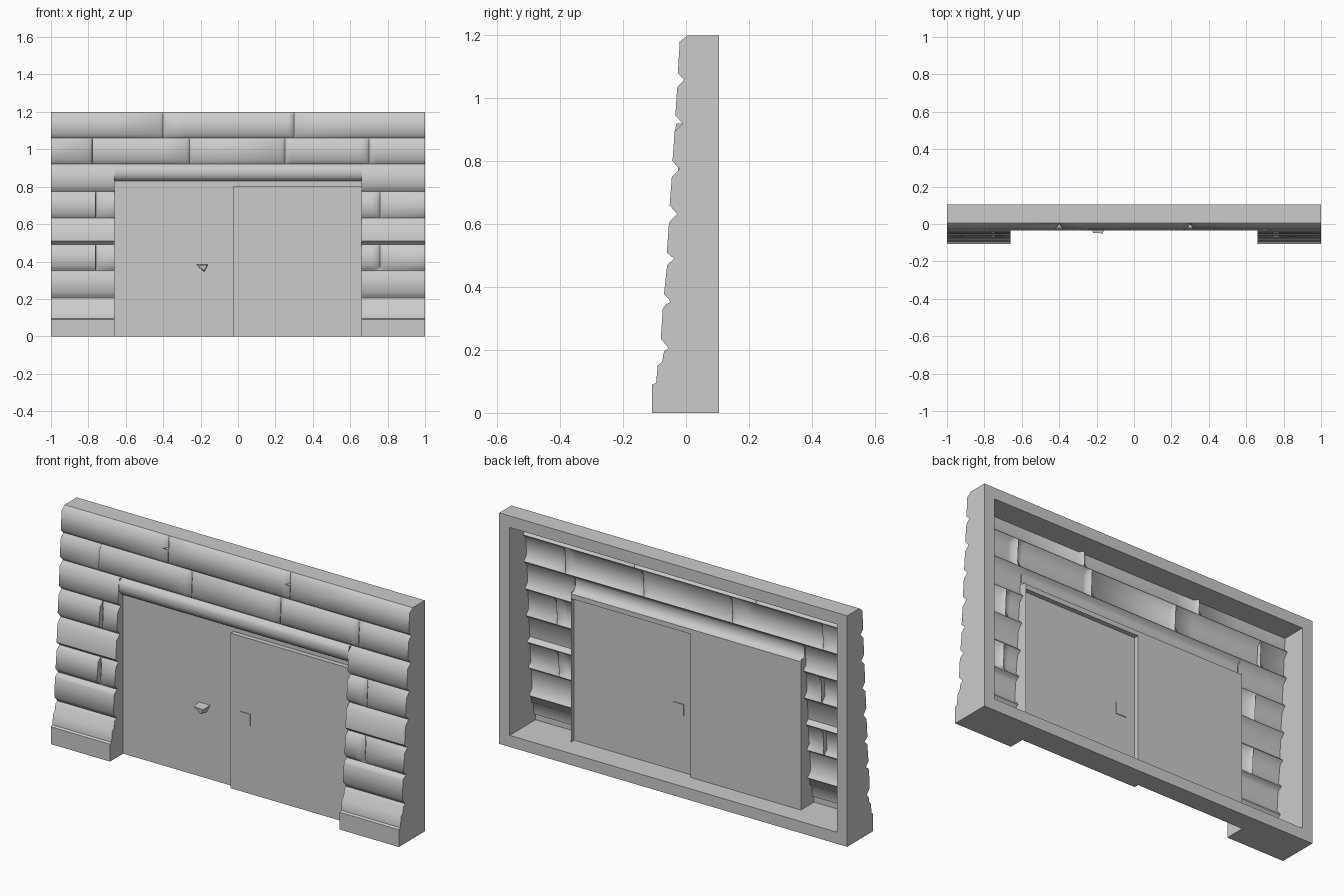
import bpy, math

if "Cube" in bpy.data.objects:
    bpy.data.objects.remove(bpy.data.objects["Cube"])

# side profile of the stone face: (y, z), bottom to top
PROFILE = [(-.108, 0), (-.108, .09), (-.095, .095), (-.09, .15), (-.076, .162), (-.07, .195),
           (-.056, .205), (-.062, .215), (-.08, .235), (-.074, .33), (-.066, .343), (-.049, .352),
           (-.055, .362), (-.07, .378), (-.06, .47), (-.038, .49), (-.061, .51), (-.054, .605),
           (-.028, .632), (-.052, .66), (-.045, .75), (-.02, .775), (-.043, .80), (-.036, .895),
           (-.01, .92), (-.034, .945), (-.028, 1.035), (-.005, 1.06), (-.026, 1.08), (-.02, 1.18),
           (.005, 1.2)]
# vertical joints per course: (low z, high z, joint positions)
JOINTS = [(1.06, 1.2, (-.4, .3)), (.92, 1.06, (-.78, -.26, .25, .7)),
          (.632, .775, (-.76, .76)), (.352, .49, (-.76, .76))]
BACK, RIM, HALF, TOP = .105, .06, .66, .92
DOOR, LEAF, SPLIT = 0.0, -.025, -.025   # left door y, right leaf y, seam x


def make(name, verts, faces, smooth=None):
    me = bpy.data.meshes.new(name)
    me.from_pydata(verts, [], faces)
    ob = bpy.data.objects.new(name, me)
    bpy.context.collection.objects.link(ob)
    if smooth:
        bpy.ops.object.select_all(action='DESELECT')
        ob.select_set(True)
        bpy.context.view_layer.objects.active = ob
        bpy.ops.object.shade_smooth_by_angle(angle=math.radians(smooth))
    return ob


def quads(name, corner_sets):
    verts = [p for q in corner_sets for p in q]
    return make(name, verts, [tuple(range(i, i + 4)) for i in range(0, len(verts), 4)])


def depth(z):
    for (y0, z0), (y1, z1) in zip(PROFILE, PROFILE[1:]):
        if z0 <= z <= z1:
            return y0 + (y1 - y0) * (z - z0) / (z1 - z0)


def flat(z, x0, x1, y0, y1, flip=False):
    q = [(x0, y0, z), (x1, y0, z), (x1, y1, z), (x0, y1, z)]
    return q[::-1] if flip else q


def cap(x, z0, z1, back, flip):
    # strip of wall between the stone profile and a plane behind it
    rows = [z0] + [z for _, z in PROFILE if z0 < z < z1] + [z1]
    out = []
    for a, b in zip(rows, rows[1:]):
        q = [(x, depth(a), a), (x, back, a), (x, back, b), (x, depth(b), b)]
        out.append(q[::-1] if flip else q)
    return out


# stone courses: thin sheet with horizontal notches and vertical joints
xs = {-1, 1, -HALF, HALF}
for _, _, js in JOINTS:
    for j in js:
        xs |= {round(j - .018, 4), j, round(j + .018, 4)}
xs = sorted(xs)
verts = []
for y, z in PROFILE:
    for x in xs:
        yy = y
        for lo, hi, js in JOINTS:
            if lo < z < hi and x in js:
                yy = max(y, -.064 + .056 * z)
        verts.append((x, yy, z))
n = len(xs)
faces = []
for r in range(len(PROFILE) - 1):
    for c in range(n - 1):
        in_opening = abs(xs[c] + xs[c + 1]) / 2 < HALF and PROFILE[r + 1][1] <= TOP
        if not in_opening:
            i = r * n + c
            faces.append((i, i + 1, i + n + 1, i + n))
make("stone_courses", verts, faces, 50)

# jambs beside the doors
quads("door_jambs", cap(-HALF, 0, .84, DOOR, False) + cap(HALF, 0, .84, DOOR, True)
      + cap(-HALF, .84, TOP, -.03, False) + cap(HALF, .84, TOP, -.03, True))

# rounded lintel over the doors
LINTEL = [(DOOR, .83), (-.018, .836), (-.03, .85), (-.036, .868), (-.036, .89), (-.03, .905), (-.01, TOP)]
lv = [(x, y, z) for y, z in LINTEL for x in (-HALF, HALF)]
make("lintel", lv, [(2 * i, 2 * i + 1, 2 * i + 3, 2 * i + 2) for i in range(len(LINTEL) - 1)], 50)


def panel(x0, x1, z0, z1, y):
    return [(x0, y, z0), (x1, y, z0), (x1, y, z1), (x0, y, z1)]


# left door with the strip above the right leaf
quads("left_door", [panel(-HALF, SPLIT, 0, .83, DOOR), panel(SPLIT, HALF, .805, .83, DOOR)])

# right leaf stands slightly forward
quads("right_door", [panel(SPLIT, HALF, 0, .805, LEAF),
                     flat(.805, SPLIT, HALF, LEAF, DOOR),
                     [(SPLIT, DOOR, 0), (SPLIT, LEAF, 0), (SPLIT, LEAF, .805), (SPLIT, DOOR, .805)]])

# frame: outer sides, inner sides and back rim
inner, itop = 1 - RIM, 1.2 - RIM
frame = cap(1, 0, 1.2, BACK, False) + cap(-1, 0, 1.2, BACK, True)
frame += cap(inner, RIM, itop, BACK, True) + cap(-inner, RIM, itop, BACK, False)
frame += [flat(1.2, -1, 1, .005, BACK), flat(itop, -inner, inner, depth(itop), BACK, True)]
for z, w, low in ((0, 1, True), (RIM, inner, False)):
    frame += [flat(z, -w, -HALF, depth(z), BACK, low), flat(z, HALF, w, depth(z), BACK, low),
              flat(z, -HALF, SPLIT, DOOR, BACK, low), flat(z, SPLIT, HALF, LEAF, BACK, low)]
for x0, x1, z0, z1 in ((-1, -inner, 0, 1.2), (inner, 1, 0, 1.2),
                       (-inner, inner, 0, RIM), (-inner, inner, itop, 1.2)):
    frame.append(panel(x0, x1, z0, z1, BACK)[::-1])
quads("frame", frame)

# small wedge handle on the left door
make("handle", [(-.225, DOOR, .385), (-.16, DOOR, .385), (-.18, DOOR, .345),
                (-.22, -.048, .38), (-.165, -.05, .38), (-.18, -.045, .35)],
     [(3, 5, 4), (0, 3, 4, 1), (1, 4, 5, 2), (2, 5, 3, 0)])

# shallow latch plate on the right door
bpy.ops.mesh.primitive_cube_add(size=1, location=(.06, LEAF, .385))
latch = bpy.context.object
latch.name = "latch_plate"
latch.scale = (.06, .008, .06)
